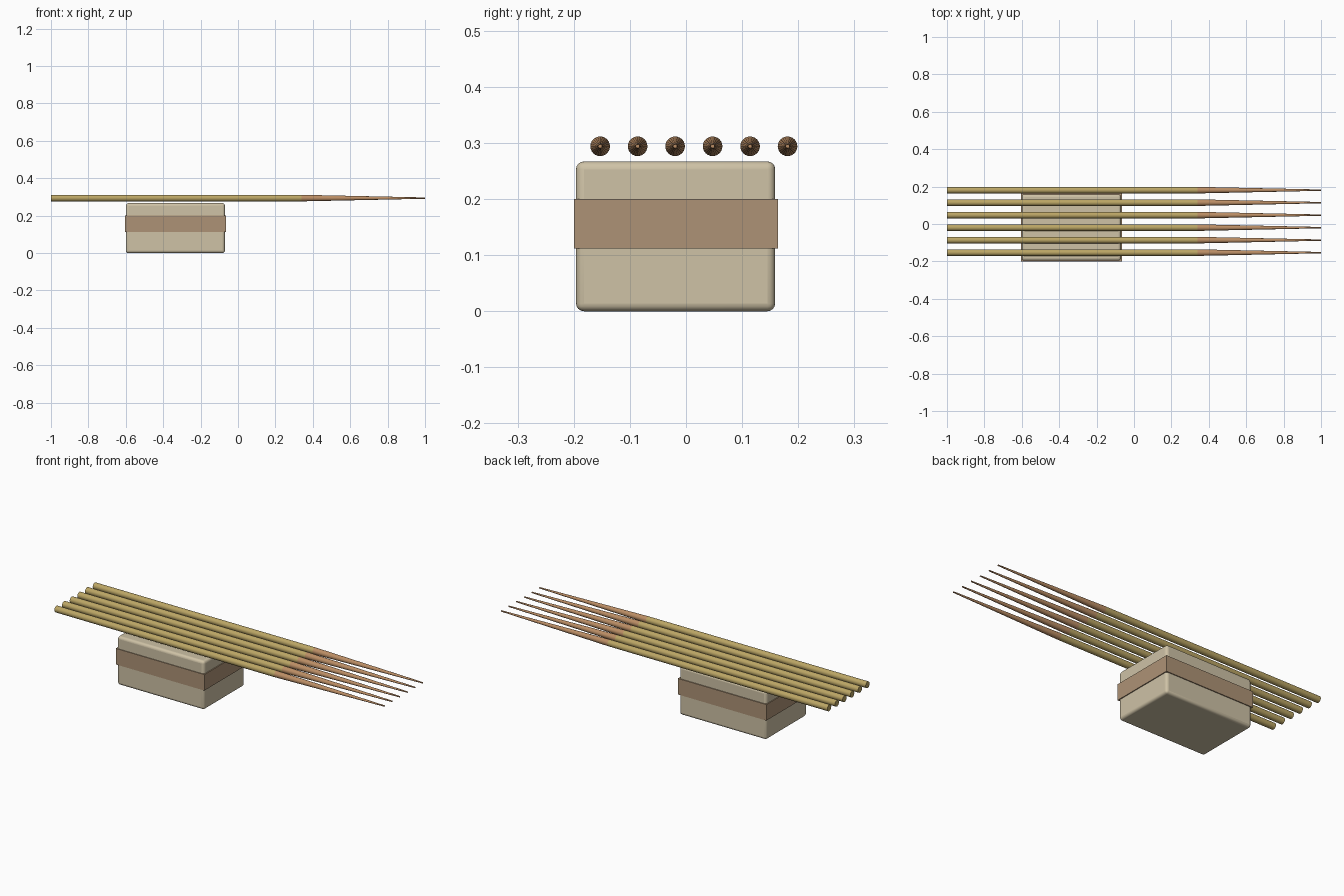
import bpy
import math

if "Cube" in bpy.data.objects:
    bpy.data.objects.remove(bpy.data.objects["Cube"], do_unlink=True)


def material(name, rgb):
    m = bpy.data.materials.new(name)
    m.use_nodes = True
    m.diffuse_color = (*rgb, 1)
    m.node_tree.nodes["Principled BSDF"].inputs["Base Color"].default_value = (*rgb, 1)
    return m


cream = material("cream block", (0.62, 0.54, 0.38))
brown = material("brown band", (0.42, 0.29, 0.18))
straw = material("straw shaft", (0.50, 0.38, 0.13))
copper = material("copper tip", (0.50, 0.27, 0.13))


def box(name, low, high, mat, bevel=0):
    centre = [(a + b) / 2 for a, b in zip(low, high)]
    bpy.ops.mesh.primitive_cube_add(size=1, location=centre)
    ob = bpy.context.object
    ob.name = name
    ob.scale = [b - a for a, b in zip(low, high)]
    bpy.ops.object.transform_apply(location=False, rotation=False, scale=True)
    ob.data.materials.append(mat)
    if bevel:
        mod = ob.modifiers.new("rounded edges", "BEVEL")
        mod.width = bevel
        mod.segments = 4
        bpy.ops.object.shade_smooth_by_angle(angle=math.radians(40))
    return ob


def rod(name, x0, x1, y, r0, r1, mat):
    # Round rod along x, r0 at its left end and r1 at its right end
    bpy.ops.mesh.primitive_cone_add(
        vertices=24, radius1=r0, radius2=r1, depth=x1 - x0,
        location=((x0 + x1) / 2, y, STICK_Z), rotation=(0, math.pi / 2, 0))
    ob = bpy.context.object
    ob.name = name
    ob.data.materials.append(mat)
    bpy.ops.object.shade_smooth_by_angle(angle=math.radians(40))


# Rest block with its wrapped band
box("rest_block", (-0.6, -0.196, 0), (-0.07, 0.159, 0.267), cream, 0.014)
box("rest_band", (-0.605, -0.2, 0.112), (-0.065, 0.164, 0.2), brown)

# Row of tapered sticks
STICK_Z = 0.294
RADIUS = 0.0175
for i in range(6):
    y = -0.153 + i * 0.0668
    rod(f"stick_shaft_{i + 1}", -1, 0.34, y, RADIUS, RADIUS, straw)
    rod(f"stick_tip_{i + 1}", 0.34, 1, y, RADIUS, 0.0035, copper)
